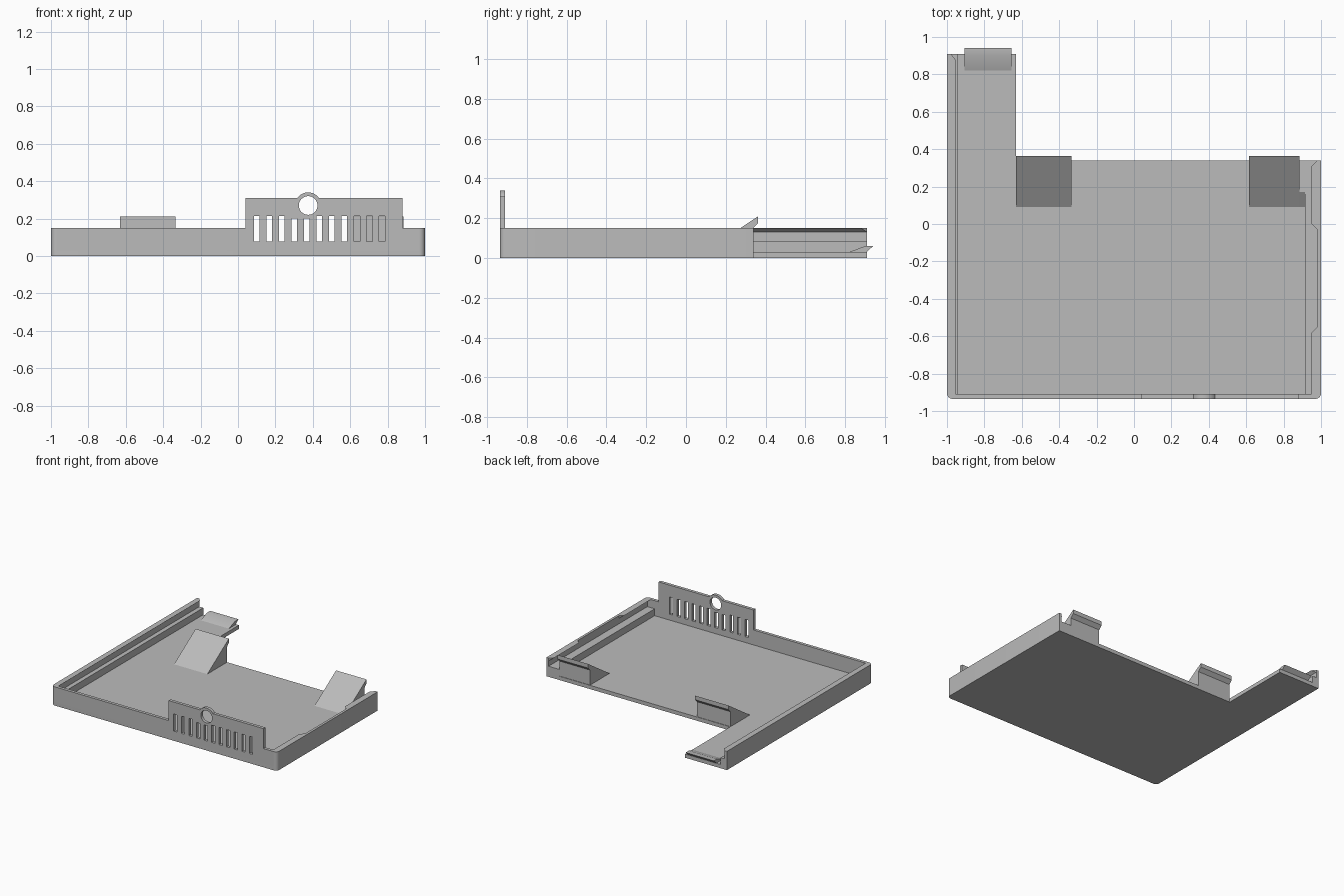
import bpy
import bmesh
from math import sin, cos, pi, radians, asin

cube = bpy.data.objects.get("Cube")
if cube:
    bpy.data.objects.remove(cube, do_unlink=True)

# Single grey plastic
GREY = (0.5, 0.5, 0.5, 1)
grey = bpy.data.materials.new("grey plastic")
grey.use_nodes = True
grey.diffuse_color = GREY
grey.node_tree.nodes["Principled BSDF"].inputs["Base Color"].default_value = GREY

FRONT, INNER_FRONT = -0.935, -0.91
BACK, ARM_BACK, ARM_X = 0.34, 0.91, -0.63
FLOOR, LEDGE, RIM = 0.03, 0.085, 0.15
WALL, R = 0.98, 0.03


def finish(name, bm):
    bmesh.ops.recalc_face_normals(bm, faces=bm.faces)
    mesh = bpy.data.meshes.new(name)
    bm.to_mesh(mesh)
    bm.free()
    mesh.materials.append(grey)
    obj = bpy.data.objects.new(name, mesh)
    bpy.context.collection.objects.link(obj)
    return obj


def add_prism(bm, points, axis, start, end):
    """Extrude a 2D outline along the given axis."""
    place = {"x": lambda u, v, w: (w, u, v),
             "y": lambda u, v, w: (u, w, v),
             "z": lambda u, v, w: (u, v, w)}[axis]
    rings = [[bm.verts.new(place(u, v, w)) for u, v in points] for w in (start, end)]
    bm.faces.new(rings[0])
    bm.faces.new(rings[1][::-1])
    for i in range(len(points)):
        j = (i + 1) % len(points)
        bm.faces.new((rings[0][i], rings[0][j], rings[1][j], rings[1][i]))


def prism(name, points, axis, start, end):
    bm = bmesh.new()
    add_prism(bm, points, axis, start, end)
    return finish(name, bm)


def rect(u0, u1, v0, v1):
    return [(u0, v0), (u1, v0), (u1, v1), (u0, v1)]


def arc(cx, cy, r, a0, a1, n):
    return [(cx + r * cos(a0 + (a1 - a0) * i / n), cy + r * sin(a0 + (a1 - a0) * i / n))
            for i in range(n + 1)]


def lip(name, side, y0, y1, depth, drop, cham0, cham1):
    """Overhanging triangular strip along a side wall, with chamfered ends."""
    bm = bmesh.new()
    ends = []
    for y, tip_y in ((y0, y0 + cham0), (y1, y1 - cham1)):
        ends.append([bm.verts.new((side * x, yy, z)) for x, yy, z in (
            (WALL, y, RIM), (WALL - depth, tip_y, RIM), (WALL, y, RIM - drop))])
    a, b = ends
    bm.faces.new(a)
    bm.faces.new(b[::-1])
    for i in range(3):
        j = (i + 1) % 3
        bm.faces.new((a[i], a[j], b[j], b[i]))
    return finish(name, bm)


# L-shaped floor with rounded front corners
corner_left = arc(-1 + R, FRONT + R, R, pi, 1.5 * pi, 6)
corner_right = arc(1 - R, FRONT + R, R, 1.5 * pi, 2 * pi, 6)
parts = [prism("floor", corner_left + corner_right + [
    (1, BACK), (ARM_X, BACK), (ARM_X, ARM_BACK), (-1, ARM_BACK)], "z", 0, FLOOR)]

# Side walls, each wrapping its front corner
for name, side, back in (("left_wall", 1, BACK), ("right_wall", -1, ARM_BACK)):
    outline = [(side * x, y) for x, y in corner_right + [
        (1, back), (WALL, back), (WALL, INNER_FRONT), (1 - R, INNER_FRONT)]]
    parts.append(prism(name, outline, "z", FLOOR, RIM))

# Front wall with raised panel and a round eyelet on top
hole_x, hole_z, eye_r, panel_top = 0.375, 0.27, 0.07, 0.31
a = asin((panel_top - hole_z) / eye_r)
front_outline = [(-1 + R, FLOOR), (1 - R, FLOOR), (1 - R, RIM), (0.88, RIM), (0.88, panel_top)]
front_outline += arc(hole_x, hole_z, eye_r, a, pi - a, 16)
front_outline += [(0.04, panel_top), (0.04, RIM), (-1 + R, RIM)]
front_wall = prism("front_wall", front_outline, "y", FRONT, INNER_FRONT)
parts.append(front_wall)

# Cut the vent slots and the eyelet hole
bm = bmesh.new()
for i in range(11):
    x = 0.1 + i * 0.067
    top = 0.2 if i in (3, 4) else 0.215
    add_prism(bm, rect(x - 0.015, x + 0.015, 0.077, top), "y", FRONT - 0.1, INNER_FRONT + 0.1)
add_prism(bm, arc(hole_x, hole_z, 0.05, 0, 2 * pi, 32)[:-1], "y", FRONT - 0.1, INNER_FRONT + 0.1)
cutter = finish("vent_cutter", bm)
cutter.hide_render = True
mod = front_wall.modifiers.new("vents", "BOOLEAN")
mod.operation, mod.solver, mod.object = "DIFFERENCE", "EXACT", cutter
bpy.context.view_layer.objects.active = front_wall
bpy.ops.object.modifier_apply(modifier=mod.name)
bpy.data.objects.remove(cutter, do_unlink=True)

# Inner ledges along the side walls
parts.append(prism("right_ledge", rect(-WALL, -0.945, INNER_FRONT, ARM_BACK), "z", FLOOR, LEDGE))
parts.append(prism("left_ledge", [
    (WALL, INNER_FRONT), (WALL, BACK), (0.885, BACK), (0.885, 0.172),
    (0.915, 0.172), (0.915, INNER_FRONT)], "z", FLOOR, LEDGE))

# Overhanging lips at the rim
parts.append(lip("right_lip", -1, INNER_FRONT, ARM_BACK, 0.025, 0.02, 0, R))
parts.append(lip("left_lip_front", 1, INNER_FRONT, -0.55, 0.03, 0.02, 0, R))
parts.append(lip("left_lip_back", 1, -0.03, BACK, 0.03, 0.02, R, R))

# Sloped snap hooks at the back edge
hook = [(0.09, FLOOR), (0.363, 0.21), (0.363, 0.177), (0.336, RIM), (0.336, FLOOR)]
for name, x0, x1 in (("right_hook", ARM_X, -0.335), ("left_hook", 0.615, 0.885)):
    parts.append(prism(name, hook, "x", x0, x1))
parts.append(prism("left_hook_foot", [(0.09, FLOOR), (0.172, LEDGE), (0.172, FLOOR)],
                   "x", 0.885, 0.915))

# Tongue at the end of the arm
parts.append(prism("arm_tongue", [(0.82, FLOOR), (0.9, 0.06), (0.94, 0.06), (0.908, FLOOR)],
                   "x", -0.905, -0.655))

# Smooth the round corners, keep other edges sharp
bpy.ops.object.select_all(action="DESELECT")
for part in parts:
    part.select_set(True)
bpy.context.view_layer.objects.active = front_wall
bpy.ops.object.shade_smooth_by_angle(angle=radians(30))
